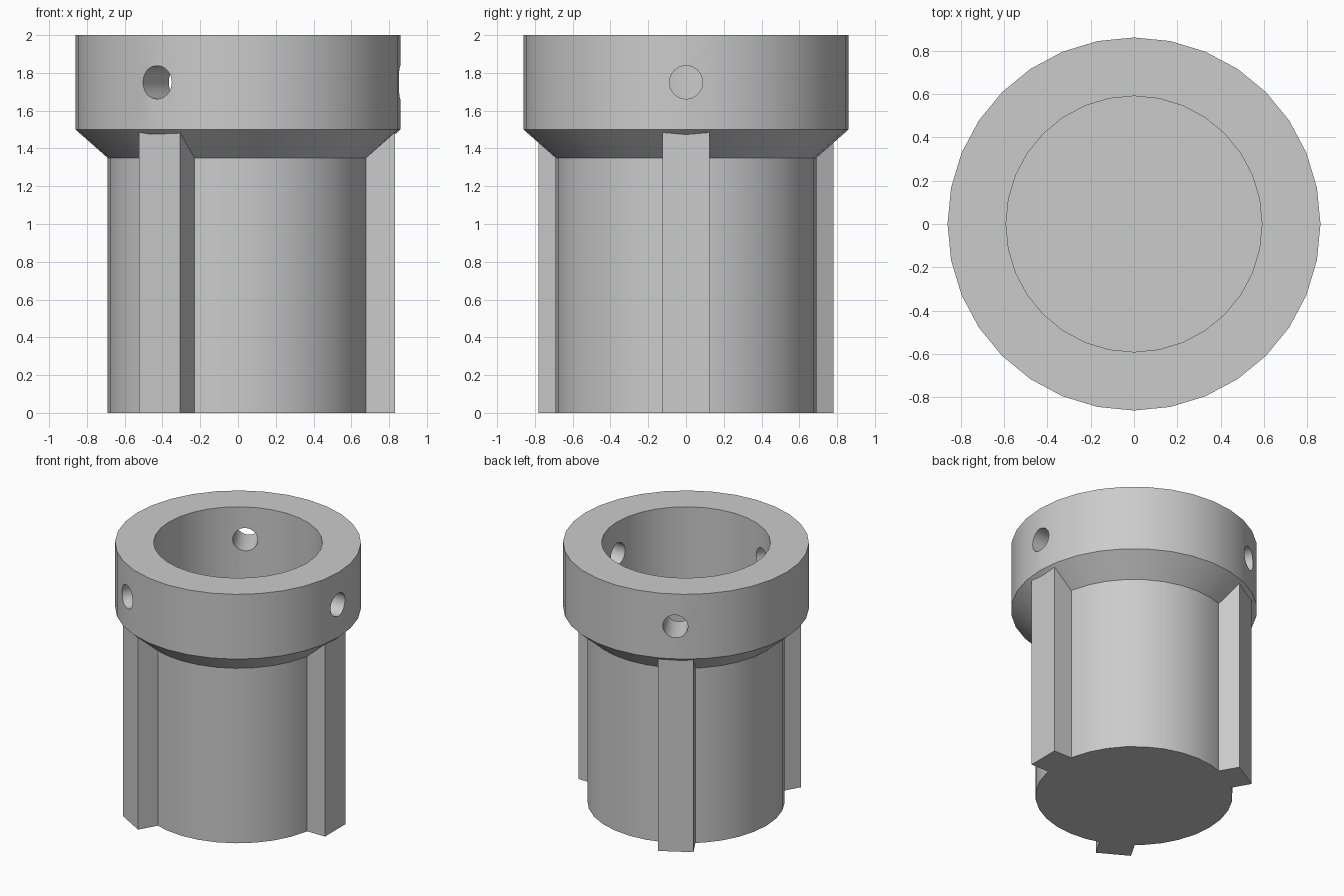
import bpy
import math
from mathutils import Matrix

SIDES = 32
BODY_R, COLLAR_R, BORE_R = 0.69, 0.86, 0.59
FLOOR_Z, HOLE_Z, HOLE_R = 0.1, 1.75, 0.088

if "Cube" in bpy.data.objects:
    bpy.data.objects.remove(bpy.data.objects["Cube"], do_unlink=True)

grey = bpy.data.materials.new("plain grey")
grey.use_nodes = True
colour = (0.6, 0.6, 0.6, 1)
grey.diffuse_color = colour
grey.node_tree.nodes["Principled BSDF"].inputs["Base Color"].default_value = colour


def turned(name, profile):
    """Closed solid turned around z from (radius, height) points."""
    verts, faces = [], []
    for r, z in profile:
        for i in range(SIDES):
            a = math.tau * i / SIDES
            verts.append((r * math.cos(a), r * math.sin(a), z))
    for k in range(len(profile) - 1):
        for i in range(SIDES):
            j = (i + 1) % SIDES
            low, high = k * SIDES, (k + 1) * SIDES
            faces.append((low + i, low + j, high + j, high + i))
    faces.append(tuple(reversed(range(SIDES))))
    faces.append(tuple(range(len(verts) - SIDES, len(verts))))
    mesh = bpy.data.meshes.new(name)
    mesh.from_pydata(verts, [], faces)
    mesh.materials.append(grey)
    obj = bpy.data.objects.new(name, mesh)
    bpy.context.collection.objects.link(obj)
    return obj


def combine(target, tool, operation):
    """Apply a boolean and remove the tool."""
    mod = target.modifiers.new("boolean", "BOOLEAN")
    mod.operation, mod.object, mod.solver = operation, tool, "EXACT"
    bpy.context.view_layer.objects.active = target
    bpy.ops.object.modifier_apply(modifier=mod.name)
    bpy.data.objects.remove(tool, do_unlink=True)


# Body with flared collar
sleeve = turned("collared_sleeve", [(BODY_R, 0), (BODY_R, 1.35),
                                    (COLLAR_R, 1.5), (COLLAR_R, 2)])

# Three upright ribs under the collar
for k in range(3):
    turn = Matrix.Rotation(math.tau * k / 3, 4, "Z")
    bpy.ops.mesh.primitive_cube_add(size=1)
    rib = bpy.context.object
    rib.name = "rib"
    rib.data.materials.append(grey)
    rib.data.transform(turn @ Matrix.Translation((0.73, 0, 0.775))
                       @ Matrix.Diagonal((0.2, 0.25, 1.55, 1)))
    combine(sleeve, rib, "UNION")

# Deep bore, closed at the bottom
combine(sleeve, turned("bore_cutter", [(BORE_R, FLOOR_Z), (BORE_R, 2.2)]), "DIFFERENCE")

# Radial pin holes through the collar, one above each rib
for k in range(3):
    turn = Matrix.Rotation(math.tau * k / 3, 4, "Z")
    bpy.ops.mesh.primitive_cylinder_add(vertices=SIDES, radius=HOLE_R, depth=0.6)
    pin = bpy.context.object
    pin.name = "hole_cutter"
    pin.data.materials.append(grey)
    pin.data.transform(turn @ Matrix.Translation((0.75, 0, HOLE_Z))
                       @ Matrix.Rotation(math.pi / 2, 4, "Y"))
    combine(sleeve, pin, "DIFFERENCE")

# Smooth turned walls, crisp edges
bpy.ops.object.select_all(action="DESELECT")
sleeve.select_set(True)
bpy.context.view_layer.objects.active = sleeve
bpy.ops.object.shade_smooth_by_angle(angle=math.radians(25))
